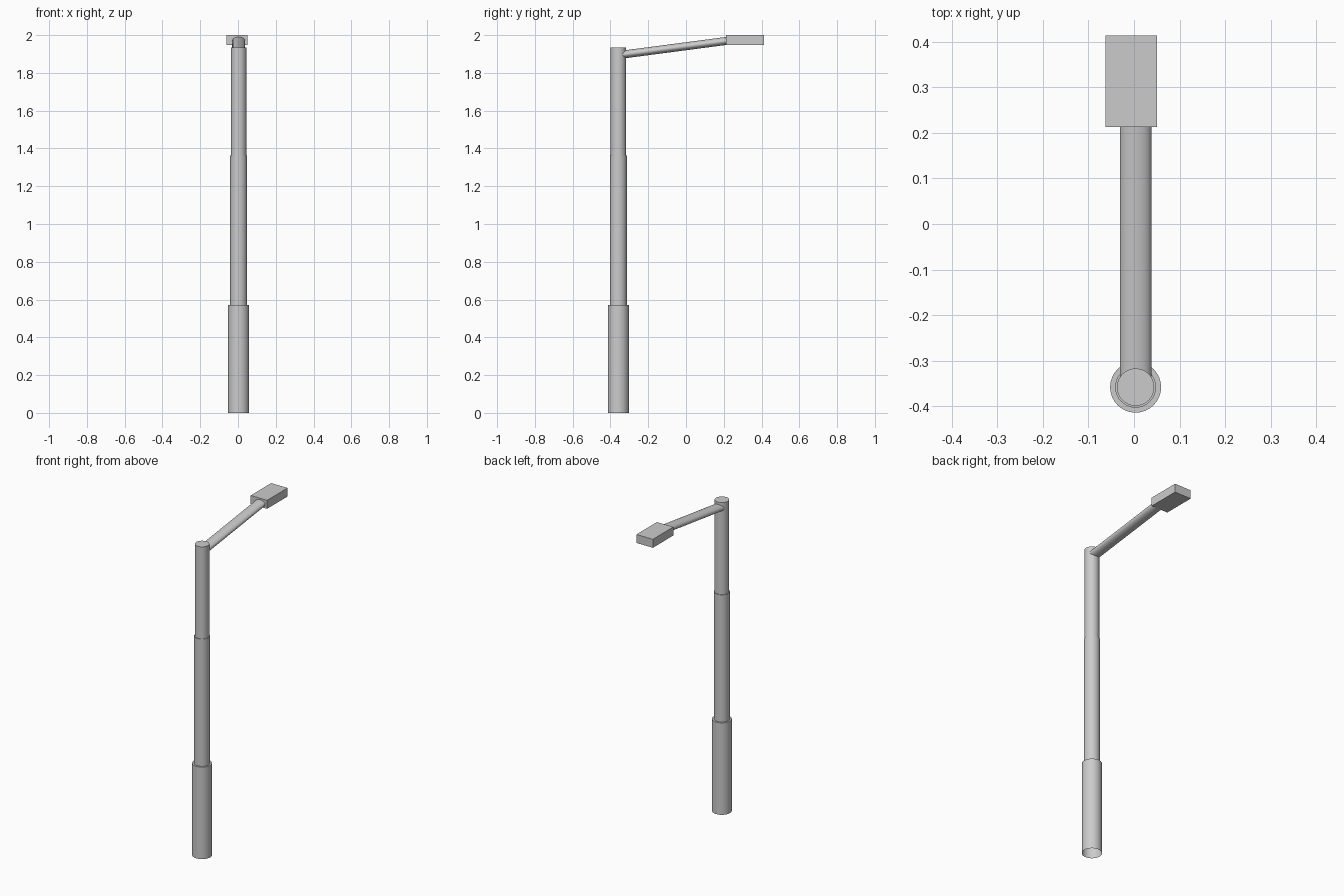
import bpy, bmesh, math
from mathutils import Vector, Matrix

if "Cube" in bpy.data.objects:
    bpy.data.objects.remove(bpy.data.objects["Cube"])

POLE_X, POLE_Y = 0.0035, -0.358
SIDES = 32


def make_object(name, bm):
    bmesh.ops.recalc_face_normals(bm, faces=bm.faces[:])
    mesh = bpy.data.meshes.new(name)
    bm.to_mesh(mesh)
    bm.free()
    obj = bpy.data.objects.new(name, mesh)
    bpy.context.collection.objects.link(obj)
    return obj


def shade_smooth(obj):
    bpy.ops.object.select_all(action='DESELECT')
    obj.select_set(True)
    bpy.context.view_layer.objects.active = obj
    bpy.ops.object.shade_smooth_by_angle(angle=math.radians(35))


# Stepped pole: one turned profile, open at the foot, closed at the top
profile = [(0.056, 0.0), (0.056, 0.572), (0.045, 0.572), (0.045, 1.363),
           (0.041, 1.363), (0.041, 1.935)]
bm = bmesh.new()
rings = []
for radius, z in profile:
    rings.append([bm.verts.new((POLE_X + radius * math.cos(a), POLE_Y + radius * math.sin(a), z))
                  for a in (2 * math.pi * i / SIDES for i in range(SIDES))])
for low, high in zip(rings, rings[1:]):
    for i in range(SIDES):
        j = (i + 1) % SIDES
        bm.faces.new((low[i], low[j], high[j], high[i]))
bm.faces.new(rings[-1])
pole = make_object("pole", bm)
shade_smooth(pole)

# Rising arm: flattened cylinder from the pole top into the lamp head
start = Vector((POLE_X, -0.335, 1.897))
end = Vector((POLE_X, 0.22, 1.970))
axis = end - start
tilt = math.atan2(axis.z, axis.y) - math.pi / 2
bm = bmesh.new()
bmesh.ops.create_cone(
    bm, cap_ends=True, segments=SIDES, radius1=1, radius2=1, depth=axis.length,
    matrix=Matrix.Translation((start + end) / 2) @ Matrix.Rotation(tilt, 4, 'X')
    @ Matrix.Diagonal((0.0345, 0.021, 1, 1)))
arm = make_object("arm", bm)
shade_smooth(arm)

# Box-shaped lamp head
low, high = Vector((-0.062, 0.213, 1.947)), Vector((0.051, 0.414, 2.0))
bm = bmesh.new()
bmesh.ops.create_cube(
    bm, size=1,
    matrix=Matrix.Translation((low + high) / 2) @ Matrix.Diagonal((*(high - low), 1)))
make_object("lamp_head", bm)
